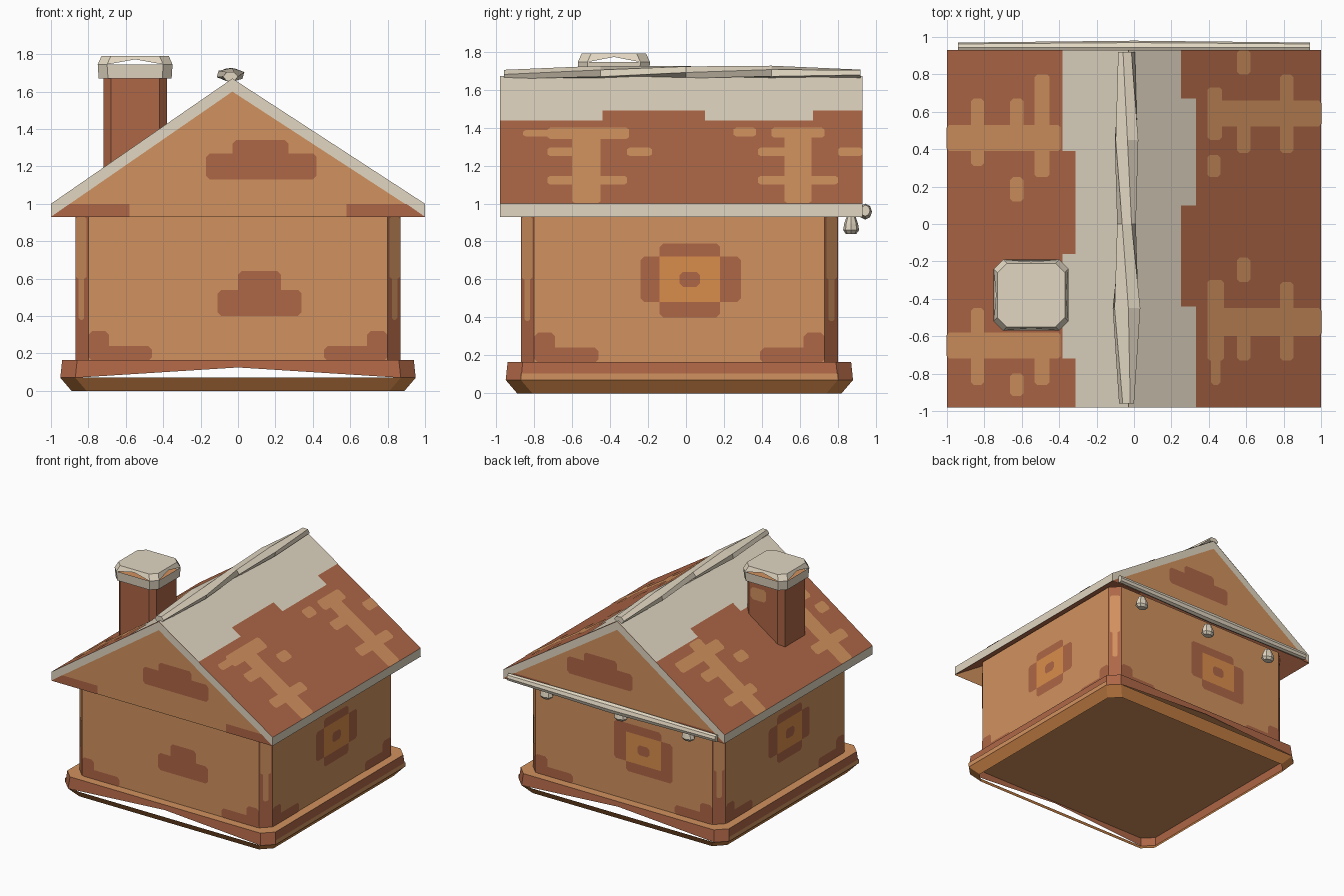
import bpy, bmesh, math
from mathutils import Vector

old = bpy.data.objects.get("Cube")
if old:
    bpy.data.objects.remove(old)


def material(name, rgb):
    lin = [((c / 255 + 0.055) / 1.055) ** 2.4 for c in rgb]
    m = bpy.data.materials.new(name)
    m.use_nodes = True
    m.diffuse_color = (*lin, 1)
    bsdf = next(n for n in m.node_tree.nodes if n.type == 'BSDF_PRINCIPLED')
    bsdf.inputs["Base Color"].default_value = (*lin, 1)
    bsdf.inputs["Roughness"].default_value = 0.9
    return m


TAN, RED, CREAM, ORANGE = range(4)
MATS = [material("gingerbread_tan", (209, 145, 94)),
        material("baked_red", (175, 103, 71)),
        material("icing_cream", (225, 214, 193)),
        material("window_orange", (218, 141, 76))]


def make(name, verts, faces, recalc=False):
    """faces: list of (vertex indices, material index)"""
    bm = bmesh.new()
    vs = [bm.verts.new(v) for v in verts]
    for idx, mat in faces:
        bm.faces.new([vs[i] for i in idx]).material_index = mat
    if recalc:
        bmesh.ops.recalc_face_normals(bm, faces=bm.faces)
    me = bpy.data.meshes.new(name)
    bm.to_mesh(me)
    bm.free()
    for m in MATS:
        me.materials.append(m)
    ob = bpy.data.objects.new(name, me)
    bpy.context.scene.collection.objects.link(ob)
    return ob


def octagon(cx, cy, hx, hy, c, z):
    """Rectangle with cut corners; sides 0,2,4,6 face front, right, back, left"""
    pts = [(c - hx, -hy), (hx - c, -hy), (hx, c - hy), (hx, hy - c),
           (hx - c, hy), (c - hx, hy), (-hx, hy - c), (-hx, c - hy)]
    return [(cx + x, cy + y, z) for x, y in pts]


def loft(name, center, half, cut, rows, colors, bottom=None, top=None,
         corner=None, arch_row=None, arch_sides=(), arch_z=0):
    """Stack of cut-corner rings; rows are (z, inset). Arched sides leave a gap."""
    verts, faces = [], []
    for z, inset in rows:
        verts += octagon(*center, half[0] - inset, half[1] - inset, cut, z)
    for r in range(len(rows) - 1):
        for s in range(8):
            a, b = r * 8 + s, r * 8 + (s + 1) % 8
            loop = [a, b, b + 8, a + 8]
            if r == arch_row and s in arch_sides:
                t = (arch_z - rows[r][0]) / (rows[r + 1][0] - rows[r][0])
                low = (Vector(verts[a]) + Vector(verts[b])) / 2
                high = (Vector(verts[a + 8]) + Vector(verts[b + 8])) / 2
                verts.append(low.lerp(high, t))
                loop.insert(1, len(verts) - 1)
            color = corner if corner is not None and s % 2 else colors[r]
            faces.append((loop, color))
    last = (len(rows) - 1) * 8
    if bottom is not None:
        faces.append((list(range(7, -1, -1)), bottom))
    if top is not None:
        faces.append((list(range(last, last + 8)), top))
    return make(name, verts, faces)


def plate(name, mat, origin, u, v, out, rects, cut=0.02, lift=0.003):
    """Flat patches (u0, v0, u1, v1) laid just above a surface"""
    o, u, v = Vector(origin), Vector(u), Vector(v)
    n = u.cross(v).normalized()
    flip = n.dot(Vector(out)) < 0
    o = o + n * (-lift if flip else lift)
    verts, faces = [], []
    for a, b, c, d in rects:
        k = cut
        ring = ([(a, b), (c, b), (c, d), (a, d)] if not k else
                [(a + k, b), (c - k, b), (c, b + k), (c, d - k),
                 (c - k, d), (a + k, d), (a, d - k), (a, b + k)])
        idx = list(range(len(verts), len(verts) + len(ring)))
        verts += [o + u * p + v * q for p, q in ring]
        faces.append((idx[::-1] if flip else idx, mat))
    return make(name, verts, faces)


X, Y, Z = (1, 0, 0), (0, 1, 0), (0, 0, 1)
MID = (0, -0.035)

# Hollow base skirt with a raised lip front and back, and a recessed floor
loft("base", MID, (0.95, 0.915), 0.08,
     [(0, 0.06), (0.07, 0), (0.165, 0.01), (0.165, 0.085)],
     [ORANGE, RED, TAN], arch_row=1, arch_sides=(0, 4), arch_z=0.125)
loft("floor", MID, (0.94, 0.905), 0.08, [(0.132, 0)], [], bottom=TAN)
for side in (1, -1):
    plate("base_strip", TAN, (side * 0.95, 0, 0), Y, Z, (side, 0, 0),
          [(-0.87, 0.07, 0.8, 0.105)], cut=0)

# Walls with cut corners, rising to the underside of the roof
loft("walls", MID, (0.87, 0.835), 0.07, [(0.16, 0), (1.01, 0)], [TAN], corner=RED)
for sx in (1, -1):
    for sy in (1, -1):
        plate("corner_streak", TAN, (sx * 0.835, sy * 0.8 + MID[1], 0),
              (sx, -sy, 0), Z, (sx, sy, 0),
              [(-0.028, 0.6, 0.028, 0.93), (-0.015, 0.38, 0.015, 0.65)], cut=0.01)


# Scorched lower corners of each wall
def corner_patches(name, origin, u, out, lo, hi):
    plate(name, RED, origin, u, Z, out,
          [(lo, 0.16, lo + 0.34, 0.24), (lo, 0.16, lo + 0.11, 0.32),
           (hi - 0.34, 0.16, hi, 0.24), (hi - 0.11, 0.16, hi, 0.32)])


def window(name, origin, u, out, extra=()):
    plate(name + "_frame", RED, origin, u, Z, out,
          [(-0.26, -0.12, 0.27, 0.12), (-0.16, -0.2, 0.16, 0.19), *extra])
    plate(name + "_pane", ORANGE, origin, u, Z, out,
          [(-0.16, -0.12, 0.16, 0.12)], cut=0, lift=0.005)
    plate(name + "_dot", RED, origin, u, Z, out,
          [(-0.055, -0.04, 0.055, 0.04)], lift=0.007)


for y, out, name in ((-0.87, (0, -1, 0), "front"), (0.8, (0, 1, 0), "back")):
    corner_patches(name + "_corner_patches", (0, y, 0), X, out, -0.8, 0.8)
for s, name in ((1, "left"), (-1, "right")):
    corner_patches(name + "_corner_patches", (s * 0.87, 0, 0), Y, (s, 0, 0), -0.8, 0.73)
window("left_window", (0.87, 0.02, 0.6), Y, X)
window("right_window", (-0.87, -0.09, 0.6), Y, (-1, 0, 0))
window("back_window", (-0.18, 0.8, 0.6), X, Y,
       [(-0.26, -0.2, 0, 0), (0, 0, 0.27, 0.19)])
plate("front_patch", RED, (0, -0.87, 0), X, Z, (0, -1, 0),
      [(-0.11, 0.4, 0.34, 0.54), (0, 0.45, 0.23, 0.64)])

# Roof slabs with pale edge boards, closed by thin gables
RX, FRONT, BACK = -0.03, -0.98, 0.93
outline = [(-1, 1), (RX, 1.67), (1, 1), (1, 0.93), (RX, 1.6), (-1, 0.93)]
verts = [(x, y, z) for y in (FRONT, BACK) for x, z in outline]
faces = [((0, 1, 7, 6), RED), ((1, 2, 8, 7), RED), ((2, 3, 9, 8), CREAM),
         ((3, 4, 10, 9), RED), ((4, 5, 11, 10), RED), ((5, 0, 6, 11), CREAM)]
for k in (0, 6):
    faces += [((k, k + 5, k + 4, k + 1), CREAM), ((k + 1, k + 4, k + 3, k + 2), CREAM)]
make("roof", verts, faces, recalc=True)
make("front_gable", verts[3:6], [((2, 0, 1), TAN)])
make("back_gable", verts[9:12], [((0, 2, 1), TAN)])

# Gable patches
for y, out in ((FRONT, (0, -1, 0)), (BACK, (0, 1, 0))):
    plate("gable_patch", RED, (0, y, 0), X, Z, out,
          [(-0.17, 1.13, 0.42, 1.27), (-0.03, 1.18, 0.27, 1.34)])
    yy = y + out[1] * 0.003
    for s in (1, -1):
        pts = [(s, 0.93), (s * 0.58, 0.93), (s * 0.58, 1), (s * 0.9, 1)]
        order = (0, 1, 2, 3) if s * out[1] > 0 else (3, 2, 1, 0)
        make("gable_corner", [(x, yy, z) for x, z in pts], [(order, RED)])

# Roof icing and biscuit blotches: (y0, distance in from eave, y1, distance)
slopes = {
    1: ([(FRONT, 0.75, BACK, 1.03), (0.1, 0.67, 0.67, 0.75), (FRONT, 0.67, -0.44, 0.75)],
        [(-0.6, 0, -0.45, 0.61), (-0.86, 0.54, -0.7, 0.59), (-0.73, 0.52, -0.3, 0.61),
         (-0.73, 0.38, -0.45, 0.45), (-0.73, 0.15, -0.31, 0.22), (-0.31, 0.38, -0.18, 0.45),
         (0.52, 0, 0.66, 0.61), (0.45, 0.53, 0.73, 0.61), (0.38, 0.38, 0.66, 0.45),
         (0.8, 0.38, 0.93, 0.45), (0.38, 0.15, 0.8, 0.22), (0.25, 0.54, 0.37, 0.61)]),
    -1: ([(FRONT, 0.69, BACK, 0.97), (0.39, 0.62, BACK, 0.69), (-0.72, 0.62, -0.16, 0.69)],
         [(0.39, 0, 0.53, 0.61), (0.31, 0.13, 0.67, 0.2), (0.39, 0.34, 0.67, 0.41),
          (0.12, 0.34, 0.25, 0.41), (0.25, 0.47, 0.8, 0.55),
          (-0.72, 0, -0.58, 0.61), (-0.86, 0.13, -0.45, 0.2),
          (-0.92, 0.34, -0.8, 0.41), (-0.86, 0.47, -0.58, 0.55)]),
}
for s, (icing, blotches) in slopes.items():
    v = (-s, 0, 0.67 / (1 - s * RX))
    plate("roof_icing", CREAM, (s, 0, 1), Y, v, Z, icing, cut=0)
    plate("roof_blotches", TAN, (s, 0, 1), Y, v, Z, blotches, cut=0.014)


# Icing rolls: stacked cross-sections along an axis
def roll(name, sections, sides, place):
    """sections: (position, half width, half height, rise, twist)"""
    verts, faces = [], []
    for p, w, h, rise, twist in sections:
        for i in range(sides):
            a = math.tau * i / sides + twist
            verts.append(place(p, w * math.cos(a), rise + h * math.sin(a)))
    for r in range(len(sections) - 1):
        for i in range(sides):
            a, b = r * sides + i, r * sides + (i + 1) % sides
            faces.append(((a, b, b + sides, a + sides), CREAM))
    end = len(verts) - sides
    faces += [(tuple(range(sides)), CREAM), (tuple(range(end, len(verts))), CREAM)]
    return make(name, verts, faces, recalc=True)


roll("ridge_icing",
     [(-0.96, 0.04, 0.028, 1.68, 0), (-0.45, 0.08, 0.036, 1.69, 0.4),
      (0, 0.05, 0.036, 1.692, 1), (0.45, 0.07, 0.036, 1.69, 1.5),
      (0.92, 0.045, 0.028, 1.68, 2)], 6, lambda p, a, b: (RX - 0.01 + a, p, b))
roll("back_eave_icing",
     [(-0.94, 0.025, 0.03, 0.962, 0), (0, 0.035, 0.042, 0.957, 0),
      (0.94, 0.025, 0.03, 0.962, 0)], 8, lambda p, a, b: (p, 0.945 + a, b))

# Icing drops under the back eave
for x in (0.65, -0.02, -0.63):
    roll("icing_drop",
         [(0.84, 0.028, 0.028, 0, 0), (0.86, 0.042, 0.042, 0, 0),
          (0.895, 0.036, 0.036, 0, 0), (0.935, 0.022, 0.022, 0, 0)],
         8, lambda p, a, b: (x + 1.35 * a, 0.87 + b, p))

# Chimney and vented cap
STACK = (-0.55, -0.38)
loft("chimney", STACK, (0.17, 0.17), 0.04, [(1.05, 0), (1.72, 0)], [RED], top=TAN)
plate("chimney_patch", TAN, (-0.55, -0.21, 0), X, Z, Y, [(-0.03, 1.53, 0.11, 1.63)])
loft("chimney_cap", STACK, (0.2, 0.19), 0.05,
     [(1.67, 0.005), (1.745, 0), (1.79, 0.02)], [CREAM] * 2,
     bottom=CREAM, top=CREAM, arch_row=1, arch_sides=(0, 2, 4, 6), arch_z=1.772)
